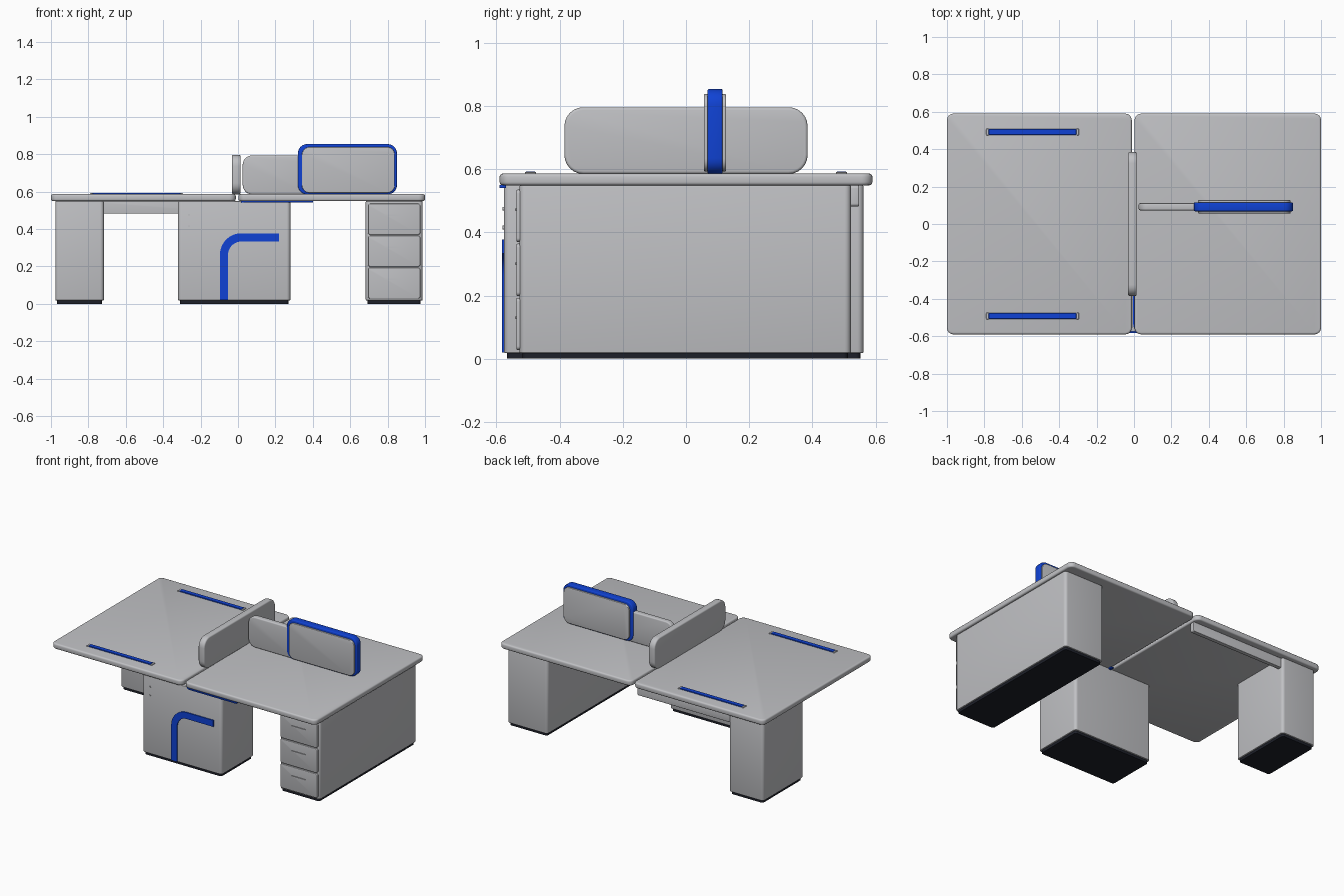
import bpy, bmesh, math
from mathutils import Vector

if "Cube" in bpy.data.objects:
    bpy.data.objects.remove(bpy.data.objects["Cube"])


def material(name, rgb):
    m = bpy.data.materials.new(name)
    m.diffuse_color = (*rgb, 1)
    m.use_nodes = True
    m.node_tree.nodes["Principled BSDF"].inputs["Base Color"].default_value = m.diffuse_color
    return m


GREY = material("light grey", (0.53, 0.535, 0.555))
BLUE = material("royal blue", (0.005, 0.055, 0.66))
DARK = material("dark base", (0.012, 0.014, 0.022))

# Each plane maps profile (a, b) plus depth d to world space
PLANES = {
    "xy": lambda a, b, d: Vector((a, b, d)),
    "xz": lambda a, b, d: Vector((a, d, b)),
    "yz": lambda a, b, d: Vector((d, a, b)),
}


def extrude(name, pts, plane, d0, d1, mat, bevel=0.0, segs=3):
    """Extrude a closed profile from d0 to d1 and round its rims."""
    to_world = PLANES[plane]
    bm = bmesh.new()
    face = bm.faces.new([bm.verts.new(to_world(a, b, d0)) for a, b in pts])
    geo = bmesh.ops.extrude_face_region(bm, geom=[face])["geom"]
    top = [g for g in geo if isinstance(g, bmesh.types.BMVert)]
    bmesh.ops.translate(bm, verts=top, vec=to_world(0, 0, d1 - d0))
    bmesh.ops.recalc_face_normals(bm, faces=bm.faces)
    if bevel:
        rims = [e for e in bm.edges if any(len(f.verts) > 4 for f in e.link_faces)]
        bmesh.ops.bevel(bm, geom=rims, offset=bevel, segments=segs,
                        profile=0.5, affect='EDGES')
    mesh = bpy.data.meshes.new(name)
    bm.to_mesh(mesh)
    bm.free()
    mesh.materials.append(mat)
    for p in mesh.polygons:
        p.use_smooth = True
    mesh.set_sharp_from_angle(angle=math.radians(35))
    ob = bpy.data.objects.new(name, mesh)
    bpy.context.collection.objects.link(ob)
    return ob


def arc(ca, cb, r, start, end, n=6):
    return [(ca + r * math.cos(math.radians(start + (end - start) * i / n)),
             cb + r * math.sin(math.radians(start + (end - start) * i / n)))
            for i in range(n + 1)]


def rounded(a0, a1, b0, b1, r):
    """Rounded rectangle profile."""
    return (arc(a0 + r, b0 + r, r, 180, 270) + arc(a1 - r, b0 + r, r, 270, 360)
            + arc(a1 - r, b1 - r, r, 0, 90) + arc(a0 + r, b1 - r, r, 90, 180))


def box(name, a, b, d, mat=GREY, plane="xy", r=0.015, bevel=0.004, segs=3):
    return extrude(name, rounded(*a, *b, r), plane, *d, mat, bevel, segs)


# Two table tops
for name, x in (("left_table_top", (-1, -0.012)), ("right_table_top", (0.003, 1))):
    box(name, x, (-0.59, 0.59), (0.549, 0.586), r=0.035, bevel=0.01)

# Three pedestals, each on a dark plinth
for name, x, y in (("left_pedestal", (-0.977, -0.717), (0.125, 0.562)),
                   ("middle_cabinet", (-0.32, 0.28), (-0.576, -0.225)),
                   ("drawer_pedestal", (0.683, 0.987), (-0.527, 0.522))):
    box(name, x, y, (0.018, 0.549), r=0.02)
    box(name + "_plinth", (x[0] + 0.01, x[1] - 0.01), (y[0] + 0.01, y[1] - 0.01),
        (0, 0.019), DARK, bevel=0)

# Drawer fronts with slim handles
for i in range(3):
    z = 0.028 + i * 0.171
    box(f"drawer_front_{i + 1}", (0.695, 0.975), (z, z + 0.165), (-0.537, -0.52),
        plane="xz", r=0.012)
    box(f"drawer_handle_{i + 1}", (0.78, 0.885), (z + 0.1, z + 0.106),
        (-0.542, -0.53), plane="xz", r=0.002, bevel=0)

# Cable tray under the back edge of the left top
box("cable_tray", (-0.73, -0.015), (0.482, 0.549), (0.52, 0.548), plane="xz", r=0.01)

# Blue bent stripe on the cabinet front
stripe = ([(-0.097, 0.02)] + arc(0.018, 0.262, 0.115, 180, 90, 10) + [(0.22, 0.377)]
          + [(0.22, 0.333)] + arc(0.018, 0.262, 0.071, 90, 180, 10) + [(-0.053, 0.02)])
extrude("cabinet_stripe", stripe, "xz", -0.583, -0.575, BLUE)

# Blue trim under the right top, turning into the gap between the tops
trim = ([(0.4, -0.59)] + arc(0.055, -0.53, 0.06, 270, 180)
        + [(-0.005, -0.2), (0.015, -0.2)] + arc(0.055, -0.53, 0.04, 180, 270)
        + [(0.4, -0.57)])
extrude("under_top_trim", trim, "xy", 0.541, 0.5495, BLUE)

# Small lock studs on the cabinet
for i, (x, z) in enumerate(((-0.262, 0.475), (-0.262, 0.415))):
    extrude(f"lock_stud_{i + 1}", arc(x, z, 0.006, 0, 330, 11), "xz",
            -0.581, -0.574, GREY)

# Blue cable slots with grey end caps on the left top
for side, y in (("front", -0.492), ("back", 0.492)):
    box(f"{side}_slot_strip", (-0.777, -0.308), (y - 0.015, y + 0.015),
        (0.58, 0.592), BLUE, r=0.003, bevel=0.001, segs=1)
    for end, x in (("left", -0.79), ("right", -0.308)):
        box(f"{side}_slot_{end}_cap", (x, x + 0.013), (y - 0.018, y + 0.018),
            (0.58, 0.591), r=0.004, bevel=0.001, segs=1)

# Centre divider screen
box("centre_divider", (-0.385, 0.385), (0.585, 0.796), (-0.032, 0.014),
    plane="yz", r=0.06, bevel=0.009)

# Side screen with a blue core and grey pads on both faces
box("side_screen", (0.025, 0.42), (0.585, 0.793), (0.073, 0.111),
    plane="xz", r=0.05, bevel=0.008)
box("side_screen_blue_core", (0.32, 0.85), (0.585, 0.854), (0.068, 0.116), BLUE,
    plane="xz", r=0.05, bevel=0.006)
for side, d in (("front", (0.057, 0.07)), ("back", (0.114, 0.127))):
    box(f"side_screen_{side}_pad", (0.342, 0.838), (0.593, 0.838), d,
        plane="xz", r=0.04, bevel=0.004)
